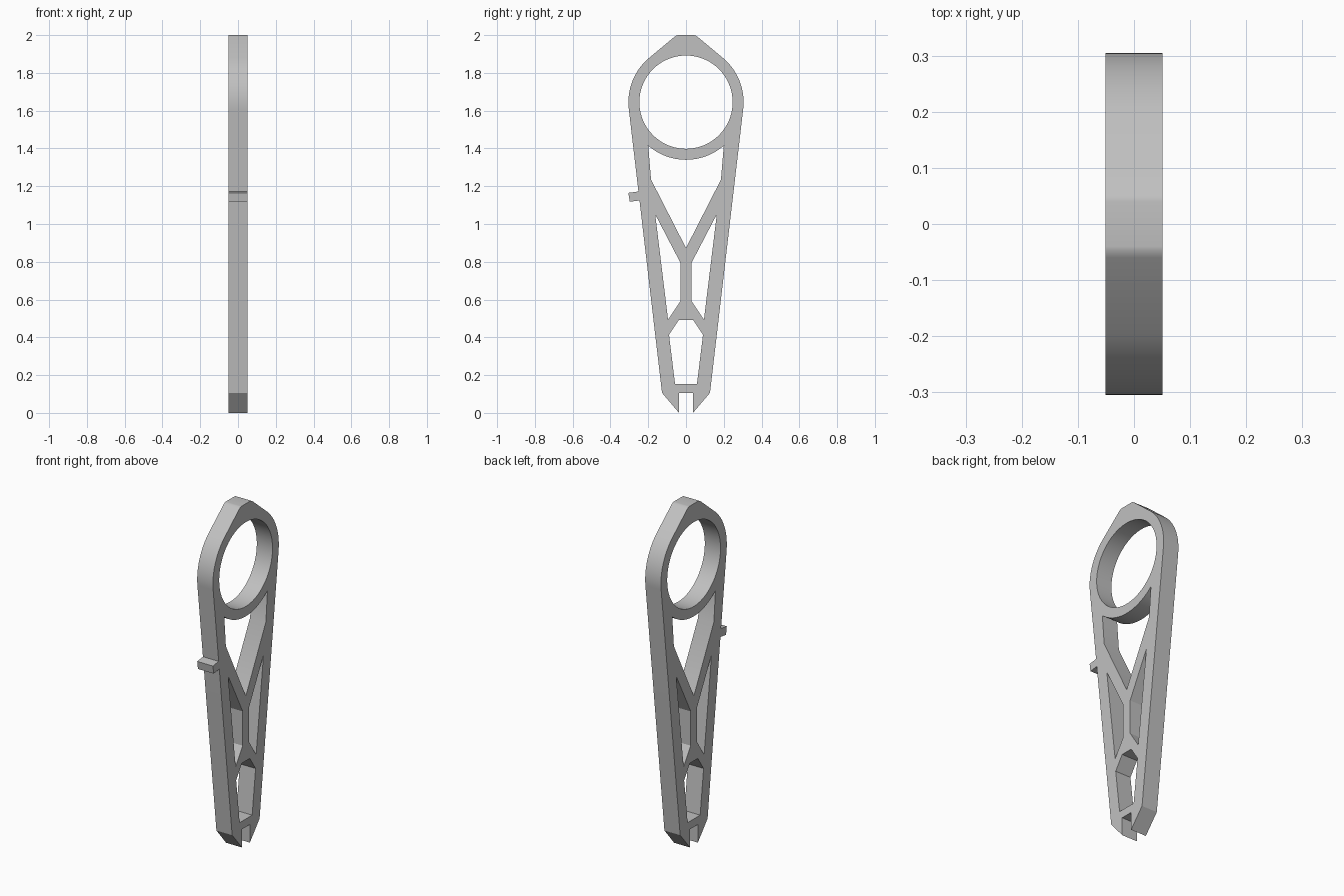
import bpy
from math import sin, cos, atan2, acos, hypot, radians, pi
from mathutils import Matrix

cube = bpy.data.objects.get("Cube")
if cube:
    bpy.data.objects.remove(cube, do_unlink=True)

grey = bpy.data.materials.new("plain_grey")
grey.use_nodes = True
grey.diffuse_color = (0.53, 0.53, 0.53, 1)
grey.node_tree.nodes["Principled BSDF"].inputs["Base Color"].default_value = grey.diffuse_color

HALF_WIDTH = 0.051
RING_Z, RING_R, HOLE_R = 1.645, 0.305, 0.247


def arc(radius, start, end, steps):
    """Points of an arc about the ring centre, in (y, z)."""
    angles = [start + (end - start) * i / steps for i in range(steps + 1)]
    return [(radius * cos(a), RING_Z + radius * sin(a)) for a in angles]


def tangent_angle(point, side):
    """Angle at which a line from the point touches the ring."""
    y, z = point[0], point[1] - RING_Z
    return atan2(z, y) + side * acos(RING_R / hypot(y, z))


def mirror(points):
    return [(-y, z) for y, z in reversed(points)]


def plate(name, loops):
    """Extrude closed (y, z) loops across x; inner loops become openings."""
    curve = bpy.data.curves.new(name + "_profile", "CURVE")
    curve.dimensions = "2D"
    curve.fill_mode = "BOTH"
    curve.extrude = HALF_WIDTH
    for loop in loops:
        spline = curve.splines.new("POLY")
        spline.points.add(len(loop) - 1)
        for p, (y, z) in zip(spline.points, loop):
            p.co = (y, z, 0, 1)
        spline.use_cyclic_u = True
    obj = bpy.data.objects.new(name, curve)
    bpy.context.collection.objects.link(obj)
    bpy.ops.object.select_all(action="DESELECT")
    obj.select_set(True)
    bpy.context.view_layer.objects.active = obj
    bpy.ops.object.convert(target="MESH")
    obj = bpy.context.view_layer.objects.active
    # Stand the flat profile upright in the y-z plane
    obj.data.transform(Matrix(((0, 0, 1, 0), (1, 0, 0, 0), (0, 1, 0, 0), (0, 0, 0, 1))))
    bpy.ops.object.mode_set(mode="EDIT")
    bpy.ops.mesh.select_all(action="SELECT")
    bpy.ops.mesh.remove_doubles(threshold=0.0001)
    bpy.ops.mesh.normals_make_consistent(inside=False)
    bpy.ops.object.mode_set(mode="OBJECT")
    obj.data.materials.clear()
    obj.data.materials.append(grey)
    bpy.ops.object.shade_smooth_by_angle(angle=radians(25))
    return obj


# Outer half outline: slotted foot, tapering side, ring shoulder, blunt peak
foot = (0.127, 0.106)
peak = [(0.06, 1.992), (0.048, 1.999), (0.04, 2.0)]
shoulder = arc(RING_R, tangent_angle(foot, 1), tangent_angle(peak[0], -1), 20)
half = [(0.037, 0.106), (0.037, 0.0), foot] + shoulder + peak
outline = half + mirror(half)

# Openings: ring, web under the ring, two side slots and the lower window
ring_hole = arc(HOLE_R, 0, 2 * pi, 72)[:-1]
web = arc(RING_R, radians(-131), radians(-49), 24) + [(0.185, 1.235), (0, 0.873), (-0.185, 1.235)]
side_slot = [(0.163, 1.051), (0.029, 0.794), (0.029, 0.593), (0.095, 0.493)]
window_half = [(0.058, 0.153), (0.09, 0.414), (0.037, 0.493)]
window = window_half + mirror(window_half)

plate("clip_body", [outline, ring_hole, web, side_slot, mirror(side_slot), window])

# Small tab on the front edge
plate("front_tab", [[(-0.305, 1.165), (-0.298, 1.118), (-0.24, 1.125), (-0.245, 1.173)]])
